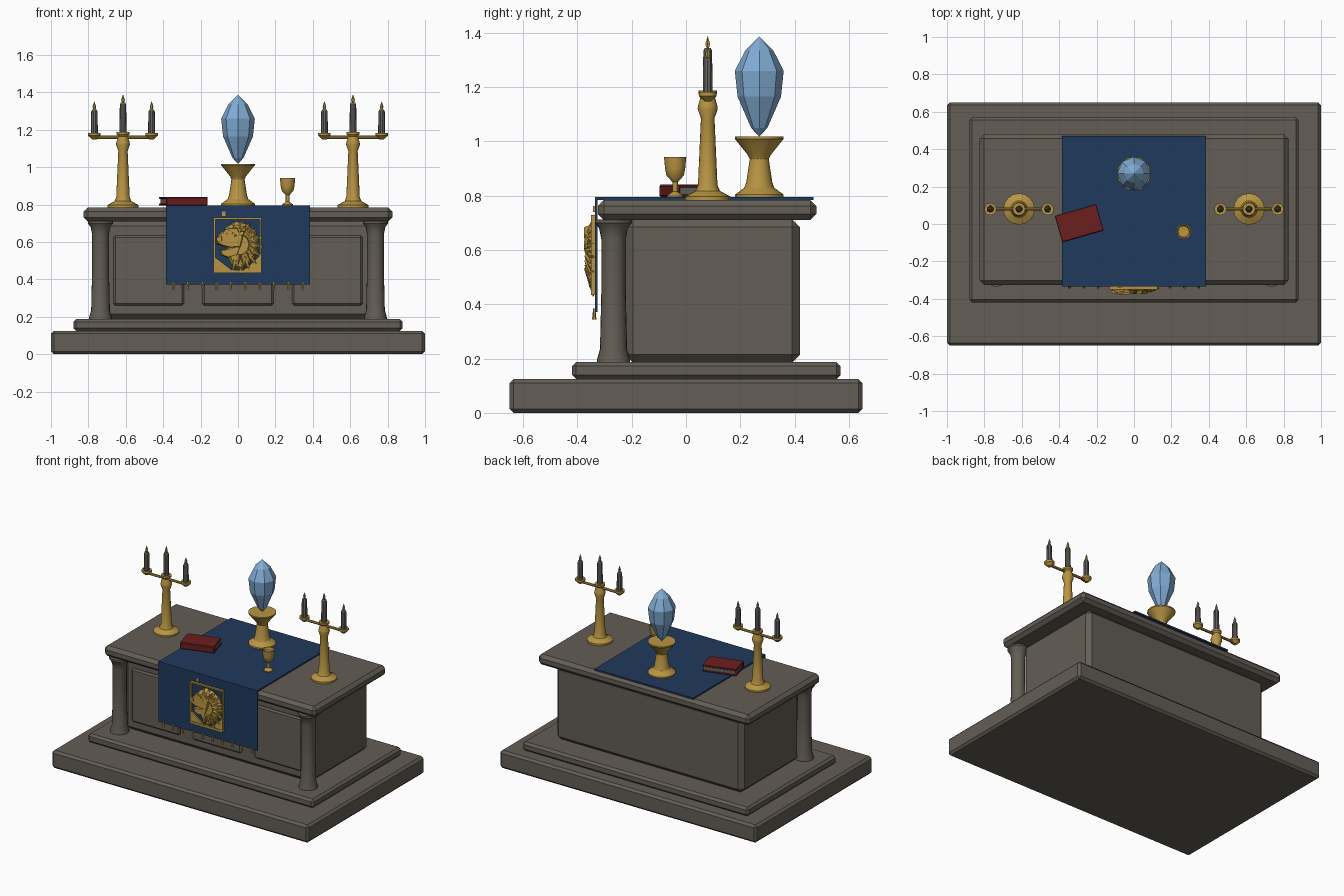
import bpy, bmesh, math
from mathutils import Matrix, Vector

if "Cube" in bpy.data.objects:
    bpy.data.objects.remove(bpy.data.objects["Cube"], do_unlink=True)


def material(name, rgb):
    m = bpy.data.materials.new(name)
    m.diffuse_color = (*rgb, 1)
    m.use_nodes = True
    bsdf = next(n for n in m.node_tree.nodes if n.type == 'BSDF_PRINCIPLED')
    bsdf.inputs["Base Color"].default_value = (*rgb, 1)
    return m


STONE = material("grey_stone", (0.125, 0.11, 0.09))
GOLD = material("gold", (0.48, 0.30, 0.055))
BLUE = material("navy_cloth", (0.014, 0.042, 0.11))
RED = material("red_leather", (0.15, 0.013, 0.013))
CRYSTAL = material("pale_blue_crystal", (0.22, 0.41, 0.66))
WAX = material("grey_wax", (0.13, 0.12, 0.11))


def finish(name, bm, mat, smooth=False):
    bmesh.ops.recalc_face_normals(bm, faces=bm.faces[:])
    mesh = bpy.data.meshes.new(name)
    bm.to_mesh(mesh)
    bm.free()
    mesh.materials.append(mat)
    ob = bpy.data.objects.new(name, mesh)
    bpy.context.collection.objects.link(ob)
    if smooth:
        bpy.ops.object.select_all(action='DESELECT')
        ob.select_set(True)
        bpy.context.view_layer.objects.active = ob
        bpy.ops.object.shade_smooth_by_angle(angle=math.radians(32))
    return ob


def box(name, x, y, z, mat, bevel=0.0):
    """Box from (min, max) ranges with chamfered edges."""
    bm = bmesh.new()
    bmesh.ops.create_cube(bm, size=1)
    for v in bm.verts:
        v.co = [sum(r) / 2 + c * (r[1] - r[0]) for r, c in zip((x, y, z), v.co)]
    if bevel:
        bmesh.ops.bevel(bm, geom=bm.edges[:], offset=bevel, segments=1, affect='EDGES')
    return finish(name, bm, mat)


def lathe(name, profile, at, mat, sides=16, smooth=True):
    """Turned shape from (radius, height) pairs around a vertical axis."""
    bm = bmesh.new()
    rings = []
    for r, z in profile:
        if r == 0:
            rings.append([bm.verts.new((at[0], at[1], z))] * sides)
        else:
            rings.append([bm.verts.new((at[0] + r * math.cos(2 * math.pi * i / sides),
                                        at[1] + r * math.sin(2 * math.pi * i / sides), z))
                          for i in range(sides)])
    for low, high in zip(rings, rings[1:]):
        for i in range(sides):
            j = (i + 1) % sides
            bm.faces.new(list(dict.fromkeys((low[i], low[j], high[j], high[i]))))
    for ring in (rings[0], rings[-1]):
        if ring[0] is not ring[1]:
            bm.faces.new(ring)
    return finish(name, bm, mat, smooth)


def rod(name, a, b, r1, r2, mat, sides=8):
    a, b = Vector(a), Vector(b)
    bm = bmesh.new()
    turn = (b - a).to_track_quat('Z', 'Y').to_matrix().to_4x4()
    bmesh.ops.create_cone(bm, cap_ends=True, segments=sides, radius1=r1, radius2=r2,
                          depth=(b - a).length, matrix=Matrix.Translation((a + b) / 2) @ turn)
    return finish(name, bm, mat)


def relief(name, pts, back, front, shrink=0.85):
    """Gold carved plate from an (x, z) outline, its front face shrunk."""
    cx = sum(p[0] for p in pts) / len(pts)
    cz = sum(p[1] for p in pts) / len(pts)
    bm = bmesh.new()
    rear = [bm.verts.new((x, back, z)) for x, z in pts]
    face = [bm.verts.new((cx + (x - cx) * shrink, front, cz + (z - cz) * shrink)) for x, z in pts]
    bm.faces.new(rear)
    bm.faces.new(face)
    for i in range(len(pts)):
        j = (i + 1) % len(pts)
        bm.faces.new((rear[i], rear[j], face[j], face[i]))
    return finish(name, bm, GOLD)


# Stone steps, altar body and table slab
box("base_step", (-1, 1), (-0.65, 0.65), (0, 0.125), STONE, 0.015)
box("upper_step", (-0.88, 0.88), (-0.42, 0.57), (0.125, 0.187), STONE, 0.015)
box("altar_body", (-0.73, 0.73), (-0.225, 0.42), (0.185, 0.715), STONE, 0.03)
box("table_slab", (-0.825, 0.825), (-0.325, 0.48), (0.71, 0.785), STONE, 0.022)
for name, x in (("right", (-0.665, -0.29)), ("middle", (-0.19, 0.19)), ("left", (0.29, 0.665))):
    box(name + "_front_panel", x, (-0.24, -0.215), (0.26, 0.635), STONE, 0.01)

# Corner pillars
for side, s in (("left", 1), ("right", -1)):
    lathe(side + "_pillar", [(0.062, 0.185), (0.06, 0.2), (0.05, 0.235), (0.045, 0.45),
                             (0.045, 0.64), (0.053, 0.68), (0.068, 0.7), (0.068, 0.712)],
          (s * 0.735, -0.267), STONE, 20)

# Altar cloth with its fringe
box("cloth_top", (-0.385, 0.385), (-0.335, 0.47), (0.784, 0.795), BLUE)
box("cloth_drop", (-0.385, 0.385), (-0.335, -0.326), (0.372, 0.795), BLUE)
for i in range(10):
    x = -0.345 + i * 0.0767
    rod("tassel", (x, -0.338, 0.385), (x, -0.338, 0.345), 0.004, 0.008, GOLD, 6)

# Emblem frame
for name, x, z in (("top", (-0.13, 0.125), (0.72, 0.73)), ("bottom", (-0.13, 0.125), (0.434, 0.45)),
                   ("right", (-0.13, -0.119), (0.434, 0.73)), ("left", (0.117, 0.125), (0.434, 0.73))):
    box("emblem_frame_" + name, x, (-0.35, -0.334), z, GOLD)
relief("frame_corner_right", [(-0.125, 0.44), (-0.02, 0.44), (-0.125, 0.52)], -0.334, -0.346, 1)
relief("frame_corner_left", [(0.12, 0.44), (0.02, 0.44), (0.12, 0.53)], -0.334, -0.346, 1)
box("cloth_stud", (-0.085, -0.068), (-0.342, -0.334), (0.74, 0.762), GOLD)

# Lion head in profile: mane, locks, face and features
relief("lion_mane", [(-0.07, 0.675), (-0.01, 0.71), (0.05, 0.695), (0.095, 0.655), (0.11, 0.6),
                     (0.1, 0.54), (0.06, 0.485), (0.01, 0.445), (-0.035, 0.475), (-0.06, 0.53)],
       -0.334, -0.358)
for ring, (reach, length, y) in enumerate(((0.075, 0.05, -0.35), (0.045, 0.055, -0.36))):
    for i in range(11):
        a = math.radians(-110 + i * 22 + ring * 11)
        d = Vector((math.cos(a), 0, math.sin(a) * 1.15))
        p = Vector((0.012, y, 0.585)) + d * reach
        rod("mane_lock", p, p + d * length + Vector((0, 0.008, -0.012)), 0.016, 0.002, GOLD, 5)
relief("lion_face", [(-0.118, 0.62), (-0.115, 0.59), (-0.08, 0.575), (-0.035, 0.565), (0.02, 0.57),
                     (0.035, 0.63), (0, 0.68), (-0.055, 0.68), (-0.09, 0.65)], -0.34, -0.37)
relief("lion_jaw", [(-0.098, 0.555), (-0.09, 0.53), (-0.055, 0.515), (0, 0.53), (0.02, 0.58),
                    (-0.045, 0.565)], -0.34, -0.364)
relief("lion_brow", [(-0.085, 0.645), (-0.03, 0.64), (-0.02, 0.655), (-0.07, 0.67)], -0.36, -0.376)
relief("lion_nose", [(-0.12, 0.625), (-0.113, 0.6), (-0.085, 0.605), (-0.085, 0.63)], -0.355, -0.375)
relief("lion_ear", [(0.005, 0.655), (0.04, 0.65), (0.045, 0.695)], -0.35, -0.375, 0.6)

# Three-armed candle holders
def candle(x, y, z, top):
    lathe("candle", [(0.019, z), (0.017, top - 0.012), (0.012, top)], (x, y), WAX, 10)
    lathe("flame", [(0.004, top - 0.004), (0.01, top + 0.014), (0, top + 0.045)], (x, y), GOLD, 6)


for side, s in (("left", 1), ("right", -1)):
    x, y = s * 0.615, 0.08
    lathe(side + "_candle_holder", [(0.084, 0.784), (0.084, 0.797), (0.045, 0.818), (0.036, 0.84),
                                    (0.025, 1.085), (0.037, 1.12), (0.036, 1.13), (0.026, 1.165),
                                    (0.034, 1.175), (0.034, 1.187)], (x, y), GOLD)
    rod(side + "_candle_arm", (x - 0.15, y, 1.16), (x + 0.15, y, 1.16), 0.009, 0.009, GOLD)
    candle(x, y, 1.18, 1.345)
    for dx in (-0.153, 0.153):
        lathe("candle_cup", [(0.012, 1.148), (0.033, 1.168), (0.033, 1.182), (0.02, 1.18)],
              (x + dx, y), GOLD, 12)
        candle(x + dx, y, 1.175, 1.308)

# Crystal on its pedestal
lathe("crystal_pedestal", [(0.09, 0.794), (0.09, 0.804), (0.055, 0.83), (0.048, 0.85),
                           (0.035, 0.935), (0.042, 0.95), (0.09, 1.01), (0.09, 1.018)],
      (0, 0.27), GOLD)
lathe("crystal", [(0, 1.018), (0.03, 1.05), (0.08, 1.165), (0.09, 1.26), (0.052, 1.335),
                  (0, 1.387)], (0, 0.27), CRYSTAL, 8, smooth=False)

# Goblet
lathe("goblet", [(0.03, 0.794), (0.03, 0.8), (0.01, 0.815), (0.01, 0.85), (0.032, 0.875),
                 (0.037, 0.9), (0.041, 0.942), (0.035, 0.942), (0.03, 0.925), (0, 0.92)],
      (0.265, -0.04), GOLD, 12)

# Book: two covers, a spine on the front edge and the page block
for name, x, y, z, mat, bevel in (
        ("book_lower_cover", (-0.115, 0.115), (-0.073, 0.073), (0.795, 0.805), RED, 0.003),
        ("book_upper_cover", (-0.115, 0.115), (-0.073, 0.073), (0.83, 0.841), RED, 0.003),
        ("book_spine", (-0.115, 0.115), (-0.075, -0.06), (0.797, 0.839), RED, 0.004),
        ("book_pages", (-0.108, 0.108), (-0.062, 0.068), (0.803, 0.832), WAX, 0)):
    book = box(name, x, y, z, mat, bevel)
    book.data.transform(Matrix.Translation((-0.293, 0.005, 0)) @ Matrix.Rotation(math.radians(16), 4, 'Z'))
